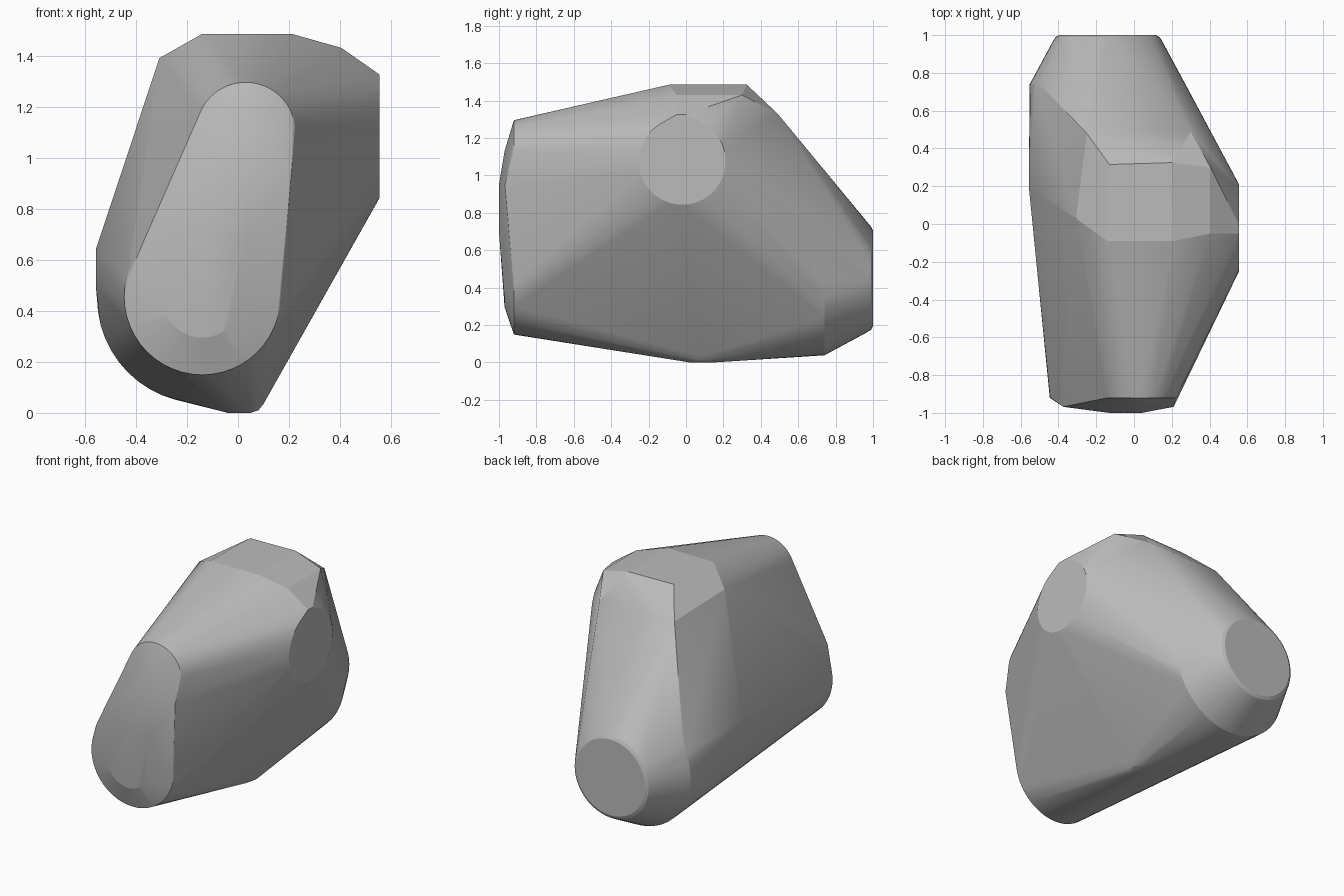
import bpy, bmesh, math

old = bpy.data.objects.get("Cube")
if old:
    bpy.data.objects.remove(old, do_unlink=True)

grey = bpy.data.materials.new("plain grey")
grey.use_nodes = True
colour = (0.5, 0.5, 0.5, 1)
grey.diffuse_color = colour
grey.node_tree.nodes["Principled BSDF"].inputs["Base Color"].default_value = colour


def ring(axis, depth, a, b, radius, count=48):
    """Circle facing along x or y at the given depth, centred on (a, b)."""
    points = []
    for i in range(count):
        t = math.tau * i / count
        u, v = a + radius * math.cos(t), b + radius * math.sin(t)
        points.append((depth, u, v) if axis == "x" else (u, depth, v))
    return points


points = []
# Front rim: a wide lower arc and a narrower upper arc
points += ring("y", -0.92, -0.14, 0.455, 0.306)
points += ring("y", -0.92, 0.03, 1.1, 0.195)
# Shallow domed front
points += ring("y", -0.97, -0.14, 0.45, 0.155)
points += [(-0.375, -0.968, 0.66), (0.21, -0.968, 0.95), (0.03, -0.97, 1.13),
           (-0.13, -1, 0.7), (0.03, -1, 0.7), (0.04, -1, 0.95)]
# Tapered rear boss with a softened edge
for depth, radius in ((0.74, 0.412), (0.97, 0.288), (0.99, 0.275), (1.0, 0.255)):
    points += ring("y", depth, -0.14, 0.45, radius)
# Round side pad, trimmed at its top
points += [p for p in ring("x", 0.555, -0.02, 1.075, 0.232)]
points += [(0.555, -0.05, 1.325), (0.555, 0.0, 1.325)]
# Flat crown and its sloping shoulders
points += [(-0.14, -0.09, 1.485), (0.21, -0.09, 1.485),
           (0.2, 0.325, 1.485), (-0.13, 0.315, 1.485),
           (0.405, -0.05, 1.43), (0.405, 0.3, 1.43),
           (-0.308, 0.03, 1.39), (-0.25, 0.48, 1.33), (0.3, 0.49, 1.33)]
# Side corner and rounded keel
points += [(-0.557, 0.2, 0.64), (-0.557, 0.2, 0.5)]
points += [(-0.04, 0.02, 0), (0.05, 0.02, 0), (0.05, 0.15, 0), (-0.04, 0.15, 0),
           (0.08, 0.08, 0.01), (0.1, 0.08, 0.035)]

# Wrap every feature in one convex shell
bm = bmesh.new()
for p in points:
    bm.verts.new(p)
hull = bmesh.ops.convex_hull(bm, input=bm.verts)
loose = {g for g in hull["geom_interior"] + hull["geom_unused"]
         if isinstance(g, bmesh.types.BMVert)}
bmesh.ops.delete(bm, geom=list(loose), context="VERTS")
bmesh.ops.dissolve_limit(bm, angle_limit=math.radians(0.5),
                         verts=bm.verts, edges=bm.edges)
bmesh.ops.recalc_face_normals(bm, faces=bm.faces)
mesh = bpy.data.meshes.new("faceted_shell")
bm.to_mesh(mesh)
bm.free()
mesh.materials.append(grey)
shell = bpy.data.objects.new("faceted_shell", mesh)
bpy.context.collection.objects.link(shell)
bpy.context.view_layer.objects.active = shell
shell.select_set(True)
bpy.ops.object.shade_smooth_by_angle(angle=math.radians(12))
